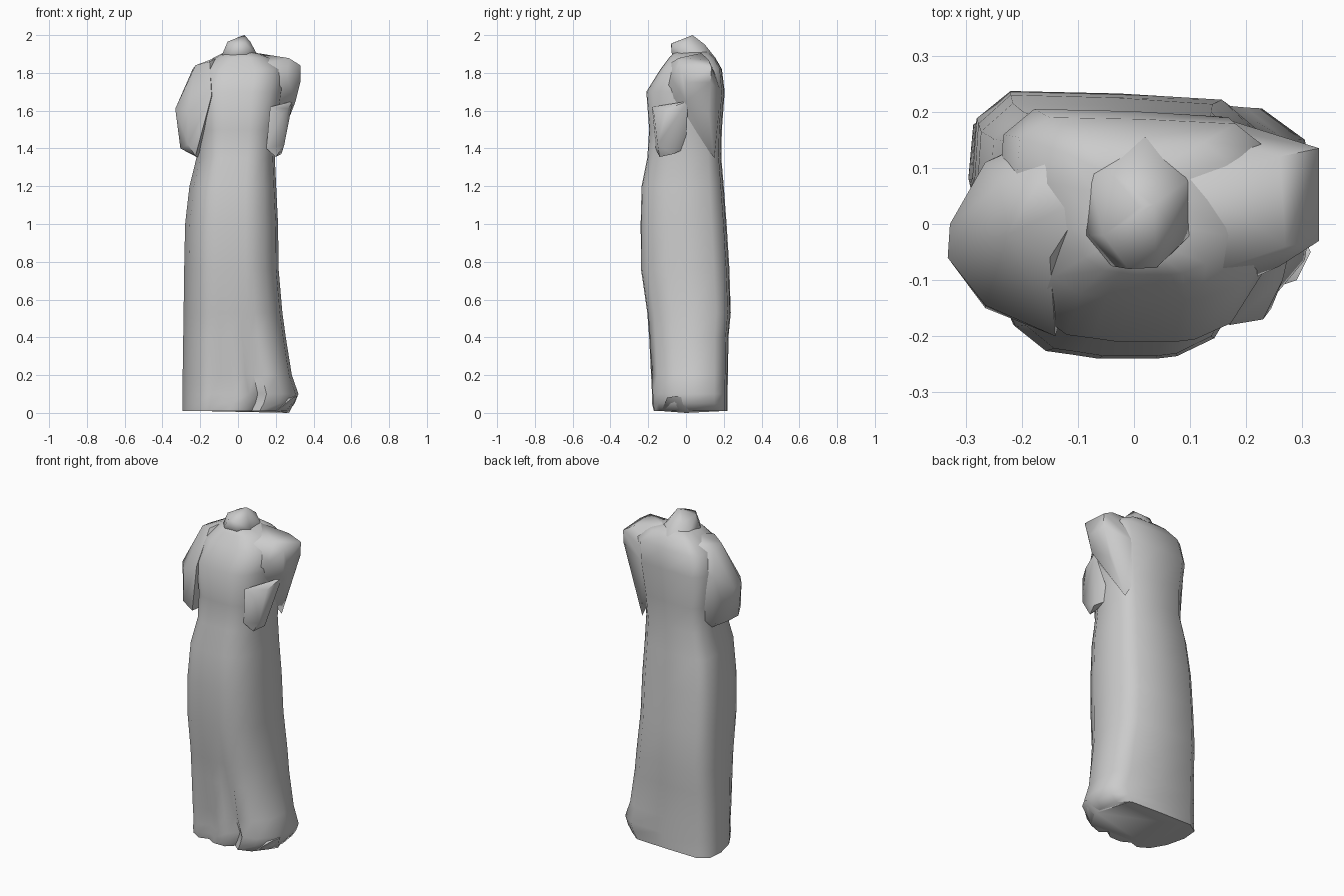
import bpy, bmesh, math


def finish(name, bm):
    bmesh.ops.recalc_face_normals(bm, faces=bm.faces[:])
    me = bpy.data.meshes.new(name)
    bm.to_mesh(me)
    bm.free()
    ob = bpy.data.objects.new(name, me)
    bpy.context.collection.objects.link(ob)
    bpy.ops.object.select_all(action='DESELECT')
    bpy.context.view_layer.objects.active = ob
    ob.select_set(True)
    bpy.ops.object.shade_smooth_by_angle(angle=math.radians(60))
    return ob


def loft(name, section, rings):
    """Scale a unit section to each ring's (z, x0, x1, y0, y1) and skin them."""
    bm = bmesh.new()
    loops = []
    for z, x0, x1, y0, y1 in rings:
        loop = []
        for u, v, groove in section:
            x = (x0 + x1) / 2 + u * (x1 - x0) / 2
            y = (y0 + y1) / 2 + v * (y1 - y0) / 2
            y += groove * max(0, 1 - abs(z - 0.1) / 0.42)
            loop.append(bm.verts.new((x, y, z)))
        loops.append(loop)
    n = len(section)
    for a, b in zip(loops, loops[1:]):
        for i in range(n):
            j = (i + 1) % n
            bm.faces.new((a[i], a[j], b[j], b[i]))
    bm.faces.new(loops[0])
    bm.faces.new(loops[-1])
    return finish(name, bm)


def hull(name, points):
    bm = bmesh.new()
    for p in points:
        bm.verts.new(p)
    res = bmesh.ops.convex_hull(bm, input=bm.verts[:])
    loose = [v for v in bm.verts if not v.link_faces]
    bmesh.ops.delete(bm, geom=loose, context='VERTS')
    return finish(name, bm)


# Draped cross-section: narrow front, wide flat back; third value is hem fold depth
robe_section = [
    (-0.72, -0.75, 0), (-0.5, -0.94, 0), (-0.3, -0.97, 0.03), (-0.12, -1, 0),
    (0.15, -1, 0), (0.3, -1, 0.05), (0.45, -0.98, 0), (0.72, -0.84, 0),
    (0.95, -0.42, 0), (1, 0.1, 0), (0.95, 0.65, 0), (0.7, 0.93, 0),
    (0, 0.98, 0), (-0.74, 1, 0), (-0.97, 0.78, 0), (-1, 0.3, 0), (-0.9, -0.3, 0)]

loft("robe", robe_section, [
    (0.01, -0.295, 0.27, -0.17, 0.22), (0.05, -0.295, 0.30, -0.18, 0.22),
    (0.10, -0.295, 0.32, -0.18, 0.22), (0.20, -0.293, 0.285, -0.185, 0.222),
    (0.40, -0.29, 0.253, -0.195, 0.225), (0.53, -0.288, 0.235, -0.205, 0.237),
    (0.76, -0.285, 0.215, -0.238, 0.23), (1.0, -0.28, 0.212, -0.24, 0.215),
    (1.2, -0.257, 0.202, -0.235, 0.20), (1.35, -0.22, 0.195, -0.205, 0.187),
    (1.5, -0.22, 0.21, -0.195, 0.19), (1.7, -0.24, 0.24, -0.21, 0.205),
    (1.82, -0.21, 0.25, -0.135, 0.19), (1.88, -0.13, 0.17, -0.09, 0.155),
    (1.91, -0.07, 0.09, -0.06, 0.12)])

# Sleeve mass on the viewer's left
hull("left_shoulder", [
    (-0.225, -0.02, 1.84), (-0.24, 0.07, 1.82), (-0.15, -0.06, 1.86),
    (-0.15, 0.11, 1.86), (-0.08, 0.05, 1.895), (-0.265, 0.11, 1.69),
    (-0.332, -0.06, 1.61), (-0.328, 0.0, 1.60), (-0.265, -0.145, 1.60),
    (-0.14, -0.2, 1.68), (-0.06, 0.2, 1.70), (-0.14, 0.17, 1.45),
    (-0.305, -0.07, 1.40), (-0.30, 0.03, 1.40), (-0.265, -0.15, 1.42),
    (-0.25, 0.10, 1.40), (-0.225, -0.12, 1.36), (-0.21, 0.06, 1.35)])

# Broad raised shoulder, tapering down the back
hull("right_shoulder", [
    (0.33, -0.03, 1.84), (0.33, 0.135, 1.83), (0.33, 0.0, 1.75),
    (0.33, 0.13, 1.75), (0.27, -0.04, 1.878), (0.26, 0.12, 1.87),
    (0.14, -0.085, 1.85), (0.10, 0.08, 1.905), (0.26, -0.075, 1.77),
    (0.305, 0.0, 1.65), (0.275, 0.12, 1.58), (0.19, 0.15, 1.35),
    (0.0, 0.2, 1.70), (0.17, 0.185, 1.70), (0.16, -0.12, 1.68)])

# Broken sleeve hanging under the right shoulder
hull("right_sleeve", [
    (0.17, -0.18, 1.62), (0.23, -0.17, 1.58), (0.265, -0.10, 1.61),
    (0.29, 0.01, 1.65), (0.255, -0.09, 1.52), (0.245, -0.15, 1.42),
    (0.23, -0.07, 1.37), (0.20, -0.14, 1.355), (0.15, -0.16, 1.40),
    (0.17, 0.0, 1.40)])

# Neck stump
hull("neck", [
    (-0.085, -0.02, 1.895), (-0.04, -0.075, 1.90), (0.045, -0.075, 1.90),
    (0.10, -0.02, 1.90), (0.10, 0.08, 1.90), (0.02, 0.155, 1.88),
    (-0.08, 0.09, 1.895), (-0.055, -0.02, 1.965), (-0.01, -0.08, 1.955),
    (0.04, -0.078, 1.955), (0.065, 0.0, 1.965), (0.035, 0.035, 2.0),
    (0.01, 0.03, 1.992), (0.05, 0.10, 1.95), (-0.04, 0.09, 1.955),
    (0.0, -0.02, 1.8)])

# Rounded underside of the hem
hull("hem_base", [
    (-0.28, 0.15, 0.02), (-0.2, 0.2, 0.01), (0.2, 0.2, 0.01),
    (0.27, 0.0, 0.0), (0.2, -0.13, 0.01), (-0.2, -0.12, 0.01),
    (0.0, 0.0, 0.06), (0.315, -0.05, 0.09), (0.29, -0.10, 0.08)])
